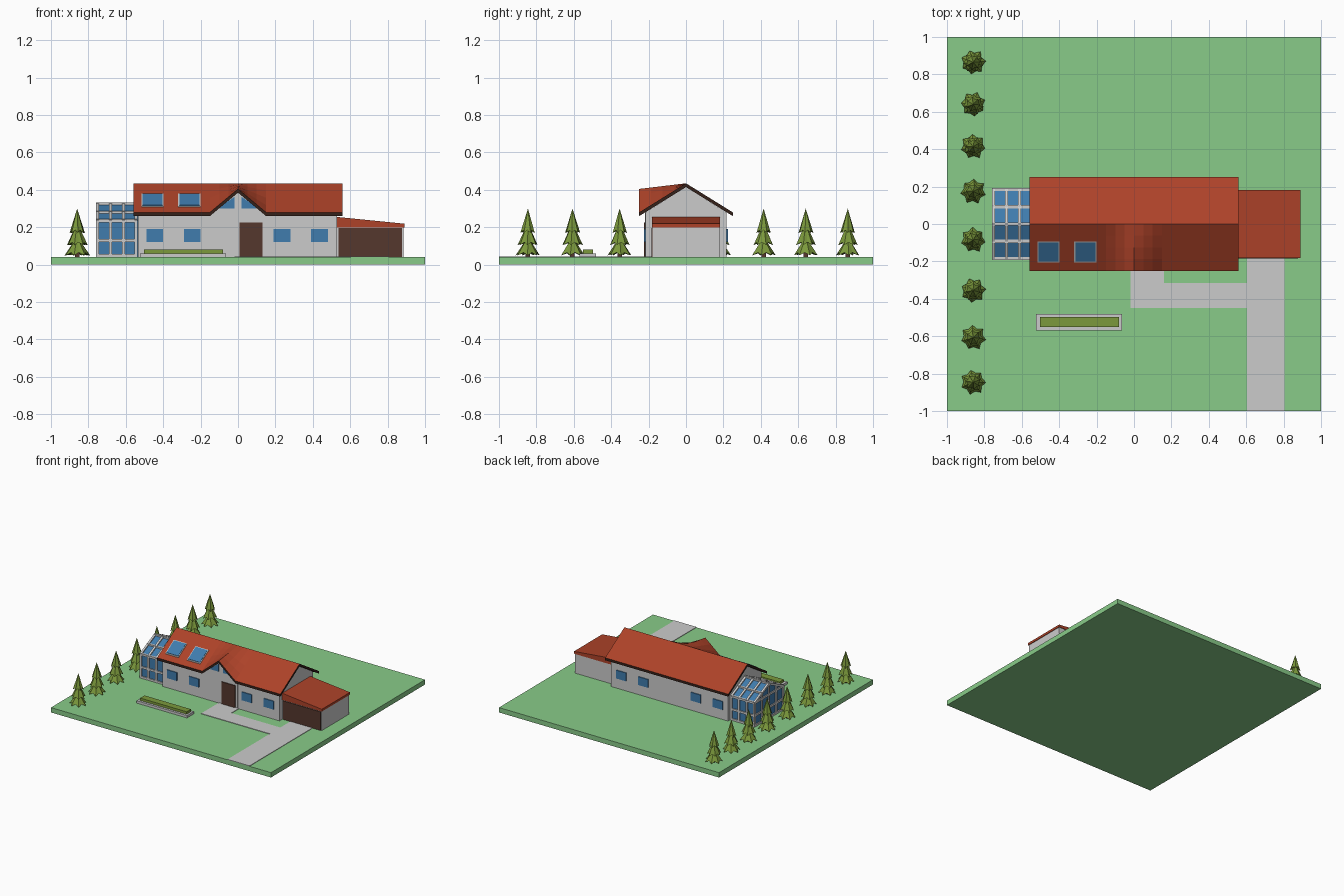
import bpy, bmesh, math, random
from mathutils import Vector, Matrix

if "Cube" in bpy.data.objects:
    bpy.data.objects.remove(bpy.data.objects["Cube"])

random.seed(4)


def mat(name, r, g, b):
    m = bpy.data.materials.new(name)
    m.diffuse_color = (r, g, b, 1)
    m.use_nodes = True
    m.node_tree.nodes["Principled BSDF"].inputs["Base Color"].default_value = m.diffuse_color
    return m


GRASS = mat("grass green", .25, .60, .25)
WALL = mat("light grey", .60, .60, .60)
ROOF = mat("roof red", .42, .055, .022)
TRIM = mat("dark trim", .035, .015, .010)
GLASS = mat("glass blue", .05, .20, .42)
DOOR = mat("door brown", .09, .038, .026)
LEAF = mat("leaf green", .20, .32, .045)


def finish(name, bm, *mats):
    bmesh.ops.recalc_face_normals(bm, faces=bm.faces)
    me = bpy.data.meshes.new(name)
    bm.to_mesh(me)
    bm.free()
    ob = bpy.data.objects.new(name, me)
    bpy.context.collection.objects.link(ob)
    for m in mats:
        me.materials.append(m)
    return ob


def prism(name, pts, axis, a, b, m):
    """Extrude a 2D profile along an axis from a to b."""
    place = {'X': lambda u, v, t: (t, u, v), 'Y': lambda u, v, t: (u, t, v),
             'Z': lambda u, v, t: (u, v, t)}[axis]
    bm = bmesh.new()
    f = bm.faces.new([bm.verts.new(place(u, v, a)) for u, v in pts])
    r = bmesh.ops.extrude_face_region(bm, geom=[f])
    move = Vector(place(0, 0, b)) - Vector(place(0, 0, a))
    bmesh.ops.translate(bm, vec=move, verts=[v for v in r['geom'] if isinstance(v, bmesh.types.BMVert)])
    return finish(name, bm, m)


def box(name, x0, x1, y0, y1, z0, z1, m):
    return prism(name, [(x0, y0), (x1, y0), (x1, y1), (x0, y1)], 'Z', z0, z1, m)


def bars(name, pairs, w, m):
    """Square bars between pairs of points, joined in one mesh."""
    bm = bmesh.new()
    for p, q in pairs:
        p, q = Vector(p), Vector(q)
        d = q - p
        M = (Matrix.Translation((p + q) / 2) @ d.to_track_quat('Z', 'X').to_matrix().to_4x4()
             @ Matrix.Diagonal((w, w, d.length + w * .8, 1)))
        bmesh.ops.create_cube(bm, size=1, matrix=M)
    return finish(name, bm, m)


# lawn and paving
box("lawn", -1, 1, -1, 1, 0, .04, GRASS)
prism("path", [(.605, -1), (.805, -1), (.805, -.17), (.605, -.17), (.605, -.315),
               (.16, -.315), (.16, -.2), (-.02, -.2), (-.02, -.45), (.605, -.45)],
      'Z', .03, .044, WALL)

# house walls with the front cross gable
prism("house_walls", [(-.217, .04), (.217, .04), (.217, .28), (0, .415), (-.217, .28)],
      'X', -.535, .53, WALL)
prism("front_gable", [(-.15, .04), (.15, .04), (.15, .28), (0, .387), (-.15, .28)],
      'Y', -.218, 0, WALL)


# main roof: the front eave lifts into a gable in the middle
def roof_z(x, y):
    if y > 0:
        return .435 - .62 * y
    t = max(0, 1 - abs(x) / .15)
    return .435 + y * (.62 * (1 - t) + .12 * t)


bm = bmesh.new()
xs = [-.56, -.15, -.1, -.05, 0, .05, .1, .15, .56]
ys = [-.25, -.1875, -.125, -.0625, 0, .25]
grid = [[bm.verts.new((x, y, roof_z(x, y))) for y in ys] for x in xs]
top = [bm.faces.new((grid[i][j], grid[i + 1][j], grid[i + 1][j + 1], grid[i][j + 1]))
       for i in range(len(xs) - 1) for j in range(len(ys) - 1)]
r = bmesh.ops.extrude_face_region(bm, geom=top, use_keep_orig=True)
bmesh.ops.translate(bm, vec=(0, 0, -.02),
                    verts=[v for v in r['geom'] if isinstance(v, bmesh.types.BMVert)])
bmesh.ops.recalc_face_normals(bm, faces=bm.faces)
for f in bm.faces:
    f.material_index = 0 if f.normal.z > .1 else 1
finish("main_roof", bm, ROOF, TRIM)

# windows on the front and back walls
for s, side in ((-1, "front"), (1, "back")):
    for x in (-.445, -.245, .235, .435):
        box(side + "_window", x - .045, x + .045, s * .21, s * .224, .122, .19, GLASS)

# front door and gable windows
box("front_door", .008, .13, -.225, -.21, .04, .225, DOOR)
for s in (-1, 1):
    prism("gable_window", [(s * .02, .3), (s * .095, .3), (s * .095, .312), (s * .02, .362)],
          'Y', -.224, -.21, GLASS)

# skylights: pane on a slightly larger frame, lying on the front slope
for x in (-.457, -.26):
    for name, m, e, h in (("skylight_frame", WALL, .006, .004), ("skylight_pane", GLASS, 0, .007)):
        y0, y1 = -.2 - e, -.1 + e
        z0, z1 = roof_z(x, y0), roof_z(x, y1)
        prism(name, [(y0, z0 - .002), (y1, z1 - .002), (y1, z1 + h), (y0, z0 + h)],
              'X', x - .054 - e, x + .054 + e, m)

# garage with its lean-to roof and big door
box("garage_walls", .52, .885, -.178, .178, .04, .2, WALL)
box("garage_door", .538, .877, -.184, -.17, .042, .195, DOOR)
prism("garage_roof", [(.52, .2), (.89, .2), (.89, .219), (.52, .256)], 'Y', -.183, .183, ROOF)

# glass sun room: glass body and a grid of frame bars
prism("sunroom_glass", [(-.184, .04), (.184, .04), (.184, .235), (0, .323), (-.184, .235)],
      'X', -.751, -.53, GLASS)


def slope(y):
    return .235 + .088 * (1 - abs(y) / .184)


pairs = []
for s in (-1, 1):
    for x in (-.751, -.682, -.612, -.545):
        pairs += [((x, s * .184, .045), (x, s * .184, .235)), ((x, s * .184, .235), (x, 0, .323))]
    for y, z in ((.184, .048), (.184, .13), (.184, .235), (.092, .279)):
        pairs.append(((-.751, s * y, z), (-.545, s * y, z)))
    pairs.append(((-.751, s * .092, .045), (-.751, s * .092, slope(.092))))
for z in (.048, .13, .235):
    pairs.append(((-.751, -.184, z), (-.751, .184, z)))
pairs += [((-.751, 0, .045), (-.751, 0, .323)), ((-.751, 0, .323), (-.545, 0, .323))]
bars("sunroom_frame", pairs, .017, WALL)

# planter with hedge
box("planter", -.523, -.065, -.57, -.48, .035, .06, WALL)
box("hedge", -.503, -.08, -.552, -.496, .05, .08, LEAF)

# row of conifers: three jagged cones on a trunk
for y in (.865, .64, .415, .175, -.085, -.355, -.607, -.845):
    box("tree_trunk", -.872, -.848, y - .012, y + .012, .035, .08, DOOR)
    bm = bmesh.new()
    for zb, zt, rad in ((.05, .15, .07), (.105, .225, .058), (.17, .3, .042)):
        n, turn = 14, random.random() * 6
        ring = []
        for i in range(n):
            a = turn + i * math.tau / n
            k = rad * (random.uniform(.9, 1) if i % 2 else .72)
            ring.append(bm.verts.new((-.86 + k * math.cos(a), y + k * math.sin(a),
                                      zb + (0 if i % 2 else .015))))
        tip = bm.verts.new((-.86, y, zt))
        base = bm.verts.new((-.86, y, zb + .02))
        for i in range(n):
            p, q = ring[i], ring[(i + 1) % n]
            bm.faces.new((p, q, tip))
            bm.faces.new((q, p, base))
    finish("tree_foliage", bm, LEAF)
